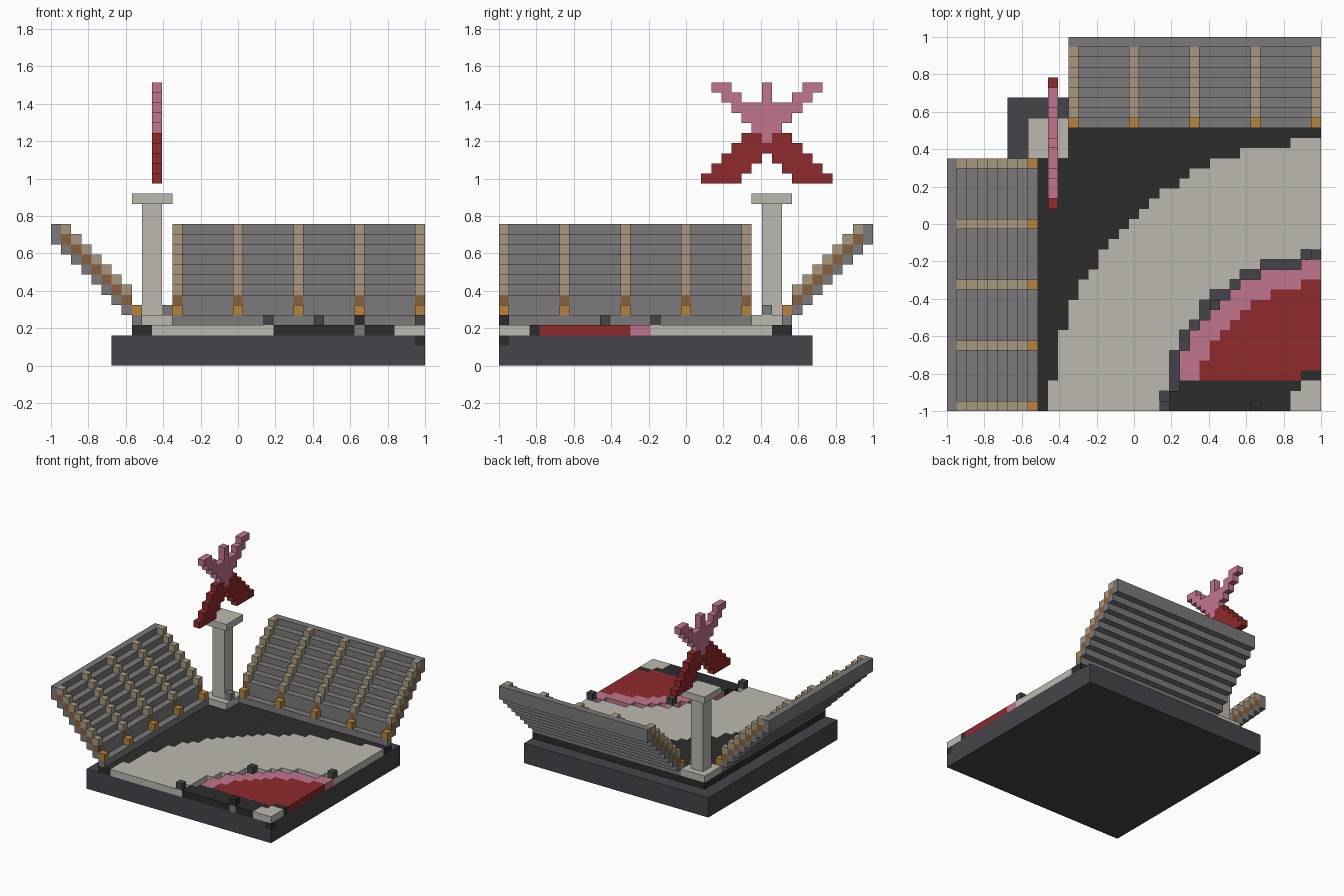
import bpy, bmesh
from mathutils import Matrix, Vector

if "Cube" in bpy.data.objects:
    bpy.data.objects.remove(bpy.data.objects["Cube"], do_unlink=True)

N = 37            # cells along the longest side
CELL = 2 / N


def material(name, r, g, b):
    lin = [((c / 255 + 0.055) / 1.055) ** 2.4 for c in (r, g, b)] + [1]
    m = bpy.data.materials.new(name)
    m.use_nodes = True
    m.diffuse_color = lin
    m.node_tree.nodes["Principled BSDF"].inputs["Base Color"].default_value = lin
    return m


charcoal = material("charcoal", 69, 68, 73)
black = material("black", 44, 44, 45)
stone = material("stone", 188, 185, 176)
red = material("red", 143, 42, 44)
pink = material("pink", 192, 117, 142)
grey = material("grey", 124, 122, 123)
tan = material("tan", 167, 152, 128)
brown = material("brown", 136, 97, 62)
orange = material("orange", 182, 132, 60)


def blocks(name, mat, boxes):
    """One object from boxes given in cells as (x0, x1, y0, y1, z0, z1)."""
    bm = bmesh.new()
    for x0, x1, y0, y1, z0, z1 in boxes:
        mid = Vector((x0 + x1 - N, y0 + y1 - N, z0 + z1)) * CELL / 2
        size = Vector((x1 - x0, y1 - y0, z1 - z0)) * CELL
        bmesh.ops.create_cube(bm, size=1, matrix=Matrix.Translation(mid) @ Matrix.Diagonal(size).to_4x4())
    me = bpy.data.meshes.new(name)
    bm.to_mesh(me)
    bm.free()
    me.materials.append(mat)
    ob = bpy.data.objects.new(name, me)
    bpy.context.collection.objects.link(ob)


# Base slab with a dark patch under the front corner
blocks("base", charcoal, [(6, N, 0, 31, 0, 3)])
blocks("corner_patch", black, [(36, 37.02, -0.02, 1, 2, 2.99)])

# Field, coloured by distance from the front corner
markers = [(21, 0), (26, 10), (36, 15)]


def ground(x, y):
    d = (N - x - 0.5) ** 2 + (y + 0.5) ** 2
    if (x, y) == (30, 0):
        return "grey"
    if d < 10:
        return "home"
    if d < 16 or (y < 3 and d < 214):
        return "path"
    if d < 160:
        return "red"
    if d < 214:
        return "pink"
    if d < 244 and (x, y) not in markers:
        return "trench"       # left open around the infield
    return "outfield" if d < 712 else "track"


zones = {}
for y in range(29):
    start = 8
    for x in range(8, N):
        if x + 1 == N or ground(x + 1, y) != ground(x, y):
            zones.setdefault(ground(x, y), []).append((start, x + 1, y, y + 1, 3, 4))
            start = x + 1
for zone, name, mat in [("home", "home_corner", stone), ("path", "front_path", black),
                        ("red", "infield_red", red), ("pink", "infield_pink", pink),
                        ("outfield", "outfield", stone), ("track", "outer_track", black),
                        ("grey", "front_stone", grey)]:
    blocks(name, mat, zones[zone])

# Marker cubes on the field
blocks("field_markers", charcoal, [(x, x + 1, y, y + 1, 4, 5) for x, y in markers])
blocks("front_marker", black, [(30, 31, 0, 1, 4, 5)])


# Stands: the side one is the back one reflected across the diagonal
def flip(boxes):
    return [(N - y1, N - y0, N - x1, N - x0, z0, z1) for x0, x1, y0, y1, z0, z1 in boxes]


seats, treads, risers, feet = [], [], [], []
aisles = range(12, N, 6)
for i in range(9):
    y = 28 + i
    seats.append((12, N, y, y + 1, 4 + i, 6 + i if i == 8 else 5 + i))
    if 0 < i < 8:
        seats += [(x + 1, x + 6, y, y + 1, 5 + i, 6 + i) for x in aisles if x < 36]
    for x in aisles:
        if i == 0:
            feet.append((x, x + 1, y, y + 1, 5, 6))
        elif i < 8:
            risers.append((x, x + 1, y, y + 1, 5 + i, 6 + i))
            treads.append((x, x + 1, y, y + 1, 6 + i, 7 + i))
for side, place in (("back", lambda b: b), ("right", flip)):
    blocks(side + "_stand_seats", grey, place(seats))
    blocks(side + "_stand_aisle_treads", tan, place(treads))
    blocks(side + "_stand_aisle_risers", brown, place(risers))
    blocks(side + "_stand_aisle_feet", orange, place(feet))

# Corner column
blocks("column_foot", stone, [(8, 12, 25, 29, 4, 5)])
blocks("column_shaft", stone, [(9, 11, 26, 28, 5, 16)])
blocks("column_cap", stone, [(8, 12, 25, 29, 16, 17)])
blocks("column_step", grey, [(11, 12, 26, 27, 5, 6)])


# Floating crossed emblem: mirrored runs of cells, per row
def emblem(rows):
    out = []
    for z, a, b in rows:
        out.append((10, 11, a, b, z, z + 1))
        if b < 27:
            out.append((10, 11, 53 - b, 53 - a, z, z + 1))
    return out


blocks("emblem_lower", red, emblem([(18, 20, 24), (19, 21, 25), (20, 22, 26),
                                    (21, 23, 30), (22, 24, 26)]))
blocks("emblem_upper", pink, emblem([(22, 26, 27), (23, 25, 28), (24, 24, 29), (25, 23, 30),
                                     (26, 22, 24), (27, 21, 23)]) + [(10, 11, 26, 27, 26, 28)])
